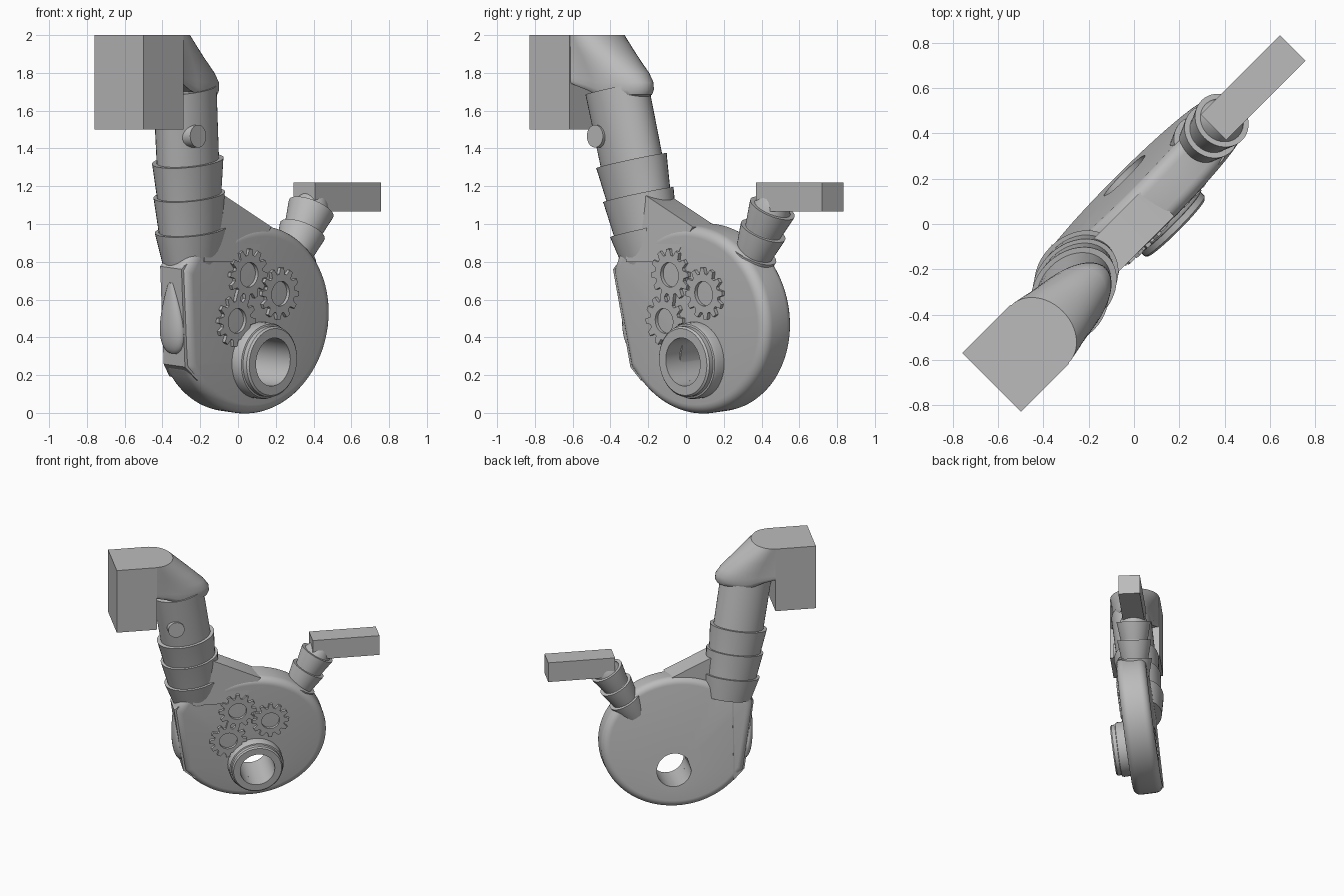
import bpy, bmesh
from math import sin, cos, pi, atan2
from mathutils import Matrix, Vector

if "Cube" in bpy.data.objects:
    bpy.data.objects.remove(bpy.data.objects["Cube"])

grey = bpy.data.materials.new("plain grey")
grey.diffuse_color = (0.5, 0.5, 0.5, 1)
grey.use_nodes = True
grey.node_tree.nodes["Principled BSDF"].inputs["Base Color"].default_value = (0.5, 0.5, 0.5, 1)

# The model runs along a diagonal; the casing also leans forward a little
TURN = Matrix.Rotation(pi / 4, 4, 'Z')
LEAN = (TURN @ Matrix.Translation((0, 0.05, 0.5)) @ Matrix.Rotation(0.1, 4, 'X')
        @ Matrix.Translation((0, 0, -0.5)))


def loft(name, loops, mat=TURN, wrap=False):
    """Skin a list of equal loops; cap the ends, or wrap round to the first."""
    bm = bmesh.new()
    rings = [[bm.verts.new(p) for p in lp] for lp in loops]
    n = len(rings[0])
    pairs = list(zip(rings, rings[1:]))
    if wrap:
        pairs.append((rings[-1], rings[0]))
    else:
        bm.faces.new(rings[0])
        bm.faces.new(rings[-1])
    for a, b in pairs:
        for i in range(n):
            j = (i + 1) % n
            bm.faces.new((a[i], a[j], b[j], b[i]))
    bmesh.ops.recalc_face_normals(bm, faces=bm.faces)
    bm.transform(mat)
    me = bpy.data.meshes.new(name)
    bm.to_mesh(me)
    bm.free()
    me.materials.append(grey)
    ob = bpy.data.objects.new(name, me)
    bpy.context.collection.objects.link(ob)
    bpy.ops.object.select_all(action='DESELECT')
    ob.select_set(True)
    bpy.context.view_layer.objects.active = ob
    bpy.ops.object.shade_smooth_by_angle(angle=0.6)


def prism(name, outline, y0, y1):
    """Extrude an x-z outline along y."""
    loft(name, [[(x, y, z) for x, z in outline] for y in (y0, y1)])


def box(name, x0, x1, y0, y1, z0, z1):
    prism(name, [(x0, z0), (x1, z0), (x1, z1), (x0, z1)], y0, y1)


def circle(x, z, y, r, n=48):
    """Circle facing along y."""
    return [(x + r * cos(2 * pi * i / n), y, z + r * sin(2 * pi * i / n)) for i in range(n)]


def stem(name, base, top, profile, wide=1.0, deep=1.0, n=40):
    """Oval sections (position along the axis 0-1, radius) between two points."""
    axis = (top - base).normalized()
    across = Vector((0, 1, 0)).cross(axis).normalized()
    depth = axis.cross(across)
    angles = [2 * pi * i / n for i in range(n)]
    loft(name, [[base.lerp(top, t) + across * (r * wide * cos(a)) + depth * (r * deep * sin(a))
                 for a in angles] for t, r in profile])


# Casing: oval with a straight cut-off side, rounded rims and a through hole
HX, HZ, HR = 0.12, 0.29, 0.128
oval = []
for i in range(96):
    a = 2 * pi * i / 96
    x, z = 0.09 + 0.56 * cos(a), 0.5 + 0.5 * sin(a)
    if x > -0.24 or z < 0.25:
        oval.append((x, z))
    elif (-0.48, 0.77) not in oval:
        oval += [(-0.3, 0.9), (-0.43, 0.86), (-0.48, 0.77), (-0.4, 0.25)]


def rim_loop(y, inset):
    k = 1 - inset / 0.53
    return [(0.09 + (x - 0.09) * k, y, 0.5 + (z - 0.5) * k) for x, z in oval]


def hole_loop(y):
    angles = [atan2(z - HZ, x - HX) for x, z in oval]
    return [(HX + HR * cos(a), y, HZ + HR * sin(a)) for a in angles]


ROUND, HALF = 0.055, 0.11
bend = [pi / 2 * i / 6 for i in range(7)]
front = [rim_loop(-HALF + ROUND * (1 - sin(a)), ROUND * (1 - cos(a))) for a in reversed(bend)]
back = [rim_loop(HALF - ROUND * (1 - sin(a)), ROUND * (1 - cos(a))) for a in bend]
loft("casing", [hole_loop(-HALF)] + front + back + [hole_loop(HALF)], LEAN, wrap=True)

# Flat panel block on the cut-off side
loft("side_panel", [[(-0.485, -0.085, 0.77), (-0.485, 0.075, 0.77),
                     (-0.407, 0.075, 0.25), (-0.407, -0.085, 0.25)],
                    [(-0.32, -0.1, 0.9), (-0.32, 0.112, 0.9),
                     (-0.32, 0.112, 0.18), (-0.32, -0.1, 0.18)]], LEAN)

# Stepped hub ring round the hole
hub = [(HR, -0.09), (0.203, -0.09), (0.203, -0.16), (0.197, -0.175), (0.188, -0.178),
       (0.188, -0.205), (0.178, -0.215), (HR, -0.215)]
loft("hub_ring", [circle(HX, HZ, y, r) for r, y in hub], LEAN, wrap=True)


# Three gears on the front face
def gear_loop(x, z, y, root, tip, teeth=12):
    loop = []
    for k in range(teeth):
        for off, r in ((-0.36, root), (-0.17, tip), (0.17, tip), (0.36, root)):
            a = 2 * pi * (k + off) / teeth
            loop.append((x + r * cos(a), y, z + r * sin(a)))
    return loop


for k, (x, z) in enumerate([(-0.02, 0.745), (0.225, 0.645), (-0.085, 0.5)]):
    loft("gear_%d" % (k + 1), [
        gear_loop(x, z, -0.09, 0.105, 0.138), gear_loop(x, z, -0.13, 0.105, 0.138),
        gear_loop(x, z, -0.13, 0.066, 0.066), gear_loop(x, z, -0.09, 0.066, 0.066)],
        LEAN, wrap=True)

# Teardrop bump on the side panel
drop = []
for i in range(1, 20):
    t = (i / 20) ** 1.5
    w = 0.085 * sin(pi * t ** 0.55) ** 0.85
    z = 0.31 + 0.41 * t
    mid = -0.407 - 0.078 * (z - 0.25) / 0.52
    drop.append([(mid + 0.5 * w * cos(2 * pi * j / 24), w * sin(2 * pi * j / 24), z)
                 for j in range(24)])
loft("teardrop_bump", drop, LEAN)

# Sloping web between casing and large pipe
prism("web", [(-0.35, 0.8), (0.0, 0.8), (0.15, 0.985), (-0.2, 1.15), (-0.35, 1.15)], -0.1, 0.08)

# Large oval pipe with flared collars
LOW, HIGH = Vector((-0.3, 0.045, 0.8)), Vector((-0.455, -0.058, 1.7))
WIDE, DEEP = 1.12, 0.87


def on_pipe(z):
    return LOW.lerp(HIGH, (z - LOW.z) / (HIGH.z - LOW.z))


stem("large_pipe", on_pipe(0.85), on_pipe(1.72), [(0, 0.162), (1, 0.168)], WIDE, DEEP)
for k, (z0, z1, r0) in enumerate([(0.8, 0.97, 0.155), (0.96, 1.155, 0.168),
                                  (1.145, 1.335, 0.17)]):
    stem("large_collar_%d" % (k + 1), on_pipe(z0), on_pipe(z1),
         [(0, r0), (0.94, 0.188), (1, 0.19), (1, 0.172)], WIDE, DEEP)

# Button on the large pipe
loft("button", [circle(-0.49, 1.465, y, 0.06, 32) for y in (-0.05, -0.192)])

# Elbow: tapered nose growing from the head box, its underside sloping to the pipe
nose = []
for z, c, a, b in [(2.0, -0.64, 0.145, 0.18), (1.95, -0.62, 0.185, 0.175),
                   (1.88, -0.59, 0.235, 0.165), (1.8, -0.56, 0.295, 0.158),
                   (1.75, -0.55, 0.322, 0.155), (1.71, -0.55, 0.325, 0.155),
                   (1.685, -0.55, 0.312, 0.15), (1.67, -0.55, 0.28, 0.14)]:
    loop = [(-0.66, 0.13, z), (-0.66, -0.23, z)]
    for i in range(25):
        t = -pi / 2 + pi * i / 24
        loop.append((c + a * cos(t), -0.05 + b * sin(t), z))
    slope = max(0, 1.8 - z) * 3
    nose.append([(x, y, h + slope * max(0, -0.45 - x)) for x, y, h in loop])
loft("elbow", nose)
box("head_box", -0.94, -0.64, -0.233, 0.134, 1.5, 2.0)

# Small pipe with flared collars, carrying the arm bar
foot, tip = Vector((0.375, 0.045, 0.69)), Vector((0.63, 0.05, 1.14))
stem("small_pipe", foot, tip, [(0, 0.09), (0.86, 0.105), (1, 0.07)])
for k in range(3):
    a, b = 0.08 + 0.265 * k, 0.08 + 0.265 * (k + 1)
    stem("small_collar_%d" % (k + 1), foot.lerp(tip, a), foot.lerp(tip, b),
         [(0, 0.1), (0.93, 0.125), (1, 0.126), (1, 0.1)])
box("arm_bar", 0.55, 1.045, -0.025, 0.134, 1.065, 1.22)
